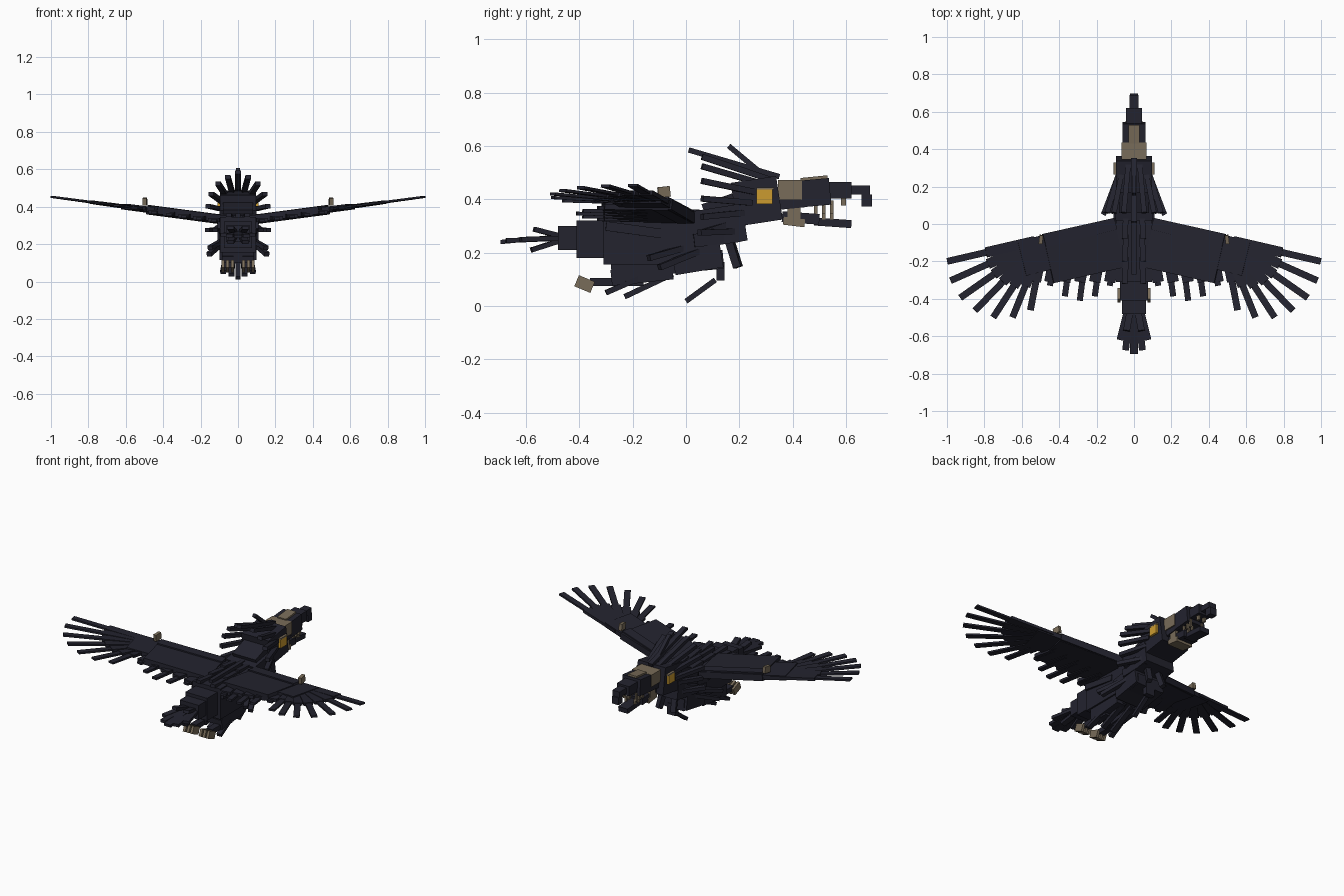
import bpy
from math import sin, cos, pi, radians
from mathutils import Vector, Matrix

cube = bpy.data.objects.get("Cube")
if cube:
    bpy.data.objects.remove(cube, do_unlink=True)


def material(name, red, green, blue):
    colour = (red, green, blue, 1)
    made = bpy.data.materials.new(name)
    made.use_nodes = True
    made.diffuse_color = colour
    made.node_tree.nodes["Principled BSDF"].inputs["Base Color"].default_value = colour
    return made


DARK = material("dark_plumage", .017, .017, .028)
TAN = material("bone_tan", .19, .15, .1)
GOLD = material("golden_eye", .6, .33, .03)


def beam(name, start, end, width, height, mat=DARK):
    """Box running from start to end; width lies level, height stands upright."""
    start, end = Vector(start), Vector(end)
    along = (end - start).normalized()
    side = along.cross(Vector((0, 0, 1))).normalized()
    turn = Matrix((along, side, side.cross(along))).transposed().to_4x4()
    size = Matrix.Diagonal(((end - start).length, width, height, 1))
    bpy.ops.mesh.primitive_cube_add(size=1)
    part = bpy.context.object
    part.name = name
    part.data.materials.append(mat)
    part.matrix_world = Matrix.Translation((start + end) / 2) @ turn @ size


def pair(name, start, end, width, height, mat=DARK):
    """The same beam on the left and the right."""
    for label, sign in (("left_", 1), ("right_", -1)):
        flip = Vector((sign, 1, 1))
        beam(label + name, flip * Vector(start), flip * Vector(end), width, height, mat)


def block(name, y, z, length, width, height, mat=DARK, climb=0):
    """Central block starting at y, z and running forward."""
    beam(name, (0, y, z), (0, y + length, z + climb), width, height, mat)


def wing(x, back, drop=0):
    """Point on the sloping wing plane."""
    return Vector((x, -back, .32 + .133 * x - drop))


# Body, from tail to neck
block("tail_base", -.48, .255, .1, .13, .09)
block("rump", -.41, .25, .15, .15, .14)
block("torso", -.31, .25, .35, .19, .19)
block("belly", -.28, .135, .42, .17, .07, climb=.04)
block("breast", -.05, .18, .18, .2, .13, climb=.03)
block("neck_base", .03, .285, .19, .2, .14, climb=.03)
block("neck", .08, .32, .14, .16, .13, climb=.05)
block("throat", .03, .25, .15, .16, .06, climb=.02)

# Head and upper beak
block("head", .18, .38, .17, .19, .165, climb=.026)
block("face_band", .345, .435, .09, .135, .075, TAN)
block("face_core", .34, .4, .1, .12, .08, climb=.01)
block("beak_root", .43, .42, .11, .125, .1, climb=.01)
block("beak_ridge", .43, .474, .1, .06, .012, TAN, climb=.01)
block("beak_middle", .53, .434, .09, .085, .06)
block("beak_front", .61, .435, .08, .05, .034)
block("beak_hook", .657, .395, .04, .045, .045)
pair("eye", (.094, .265, .41), (.094, .325, .41), .03, .055, GOLD)
pair("brow", (.1, .265, .44), (.1, .33, .44), .02, .008, TAN)

# Lower jaw and teeth
block("jaw", .36, .335, .14, .1, .04, climb=-.01)
block("jaw_tip", .48, .317, .14, .065, .03, climb=-.01)
block("jaw_band", .365, .32, .08, .11, .03, TAN, climb=-.01)
pair("jaw_hinge", (.045, .38, .35), (.045, .43, .35), .02, .05, TAN)
for place in range(3):
    y = .48 + .03 * place
    pair("upper_tooth", (.04, y, .37), (.04, y + .012, .37), .012, .05, TAN)
    pair("lower_tooth", (.03, y, .34), (.03, y + .012, .34), .012, .03, TAN)
pair("front_tooth", (.02, .58, .395), (.02, .6, .395), .012, .035, TAN)

# Crest, and a ruff of feathers swept back around the neck
block("crest_long", .01, .585, .34, .03, .02, climb=-.1)
block("crest_tall", .16, .6, .12, .022, .02, climb=-.1)
for angle in range(-40, 80, 22):
    across, lift = cos(radians(angle)), sin(radians(angle))
    root = (.09 * across, .24 + .08 * lift, .38 + .1 * lift)
    tip = (.16 * across, .06, .39 + .18 * lift)
    pair("ruff_feather", root, tip, .028, .022)
pair("shoulder_feather", (.08, .19, .28), (.165, .05, .275), .028, .022)

# Back, flank and belly feathers
for row in range(3):
    y = .1 - .12 * row
    pair("back_feather", (.04, y, .34), (.05, y - .18, .355), .03, .02)
block("spine_feather", -.27, .35, .32, .025, .025)
pair("flank_feather", (.09, -.08, .27), (.1, -.3, .3), .02, .035)
pair("side_feather", (.085, .2, .265), (.1, .03, .245), .02, .05)
pair("low_side_feather", (.08, .06, .21), (.155, -.1, .145), .028, .022)
pair("mid_side_feather", (.08, 0, .22), (.15, -.14, .18), .028, .022)
block("breast_feather", 0, .018, .11, .025, .02, climb=.08)
block("breast_stub", .115, .13, .03, .06, .07)
pair("chest_feather", (.04, .165, .24), (.05, .195, .145), .03, .03)
pair("outer_belly_feather", (.06, -.06, .155), (.08, -.3, .05), .03, .02)
pair("inner_belly_feather", (.03, -.05, .12), (.035, -.23, .035), .03, .02)

# Legs folded backward, with three toes each
pair("thigh", (.055, -.05, .13), (.055, -.28, .105), .06, .06)
pair("shank", (.055, -.16, .09), (.055, -.36, .09), .04, .03)
for x in (.03, .055, .08):
    pair("toe", (x, -.35, .07), (x, -.41, .095), .016, .045, TAN)

# Tail fan
block("middle_tail_feather", -.695, .24, .27, .045, .016, climb=.025)
for tip in ((.045, -.675, .245), (.04, -.58, .21), (.075, -.62, .25), (.04, -.57, .288)):
    pair("tail_feather", (tip[0] * .4, -.44, .255), tip, .036, .018)

# Wing arm, hand and claw
pair("wing_arm", wing(.08, .1), wing(.46, .185), .27, .04)
pair("wing_front_edge", wing(.1, 0), wing(.48, .095), .06, .05)
pair("wing_hand", wing(.46, .15), wing(.6, .185), .19, .028)
pair("wing_claw", (.5, -.105, .425), (.495, -.06, .43), .02, .04, TAN)

# Trailing feathers: a broad short layer over a narrow long layer
for place in range(5):
    x = .13 + .08 * place
    reach = .33 + .08 * sin(pi * place / 4)
    pair("covert", wing(x - .03, .15, .008), wing(x, .31, .008), .06, .02)
    pair("secondary", wing(x - .03, .18, .012), wing(x, reach, .012), .032, .014)

# Long flight feathers fanned from the wrist
for place in range(7):
    angle = radians(13 + 11 * place)
    reach = .55 - .008 * (place - 1.5) ** 2
    root, middle, tip = (
        wing(.48 + part * reach * cos(angle), .08 + part * reach * sin(angle))
        for part in (.1, .6, 1))
    pair("primary_covert", root, middle, .055, .017)
    pair("primary", root, tip, .036, .011)
